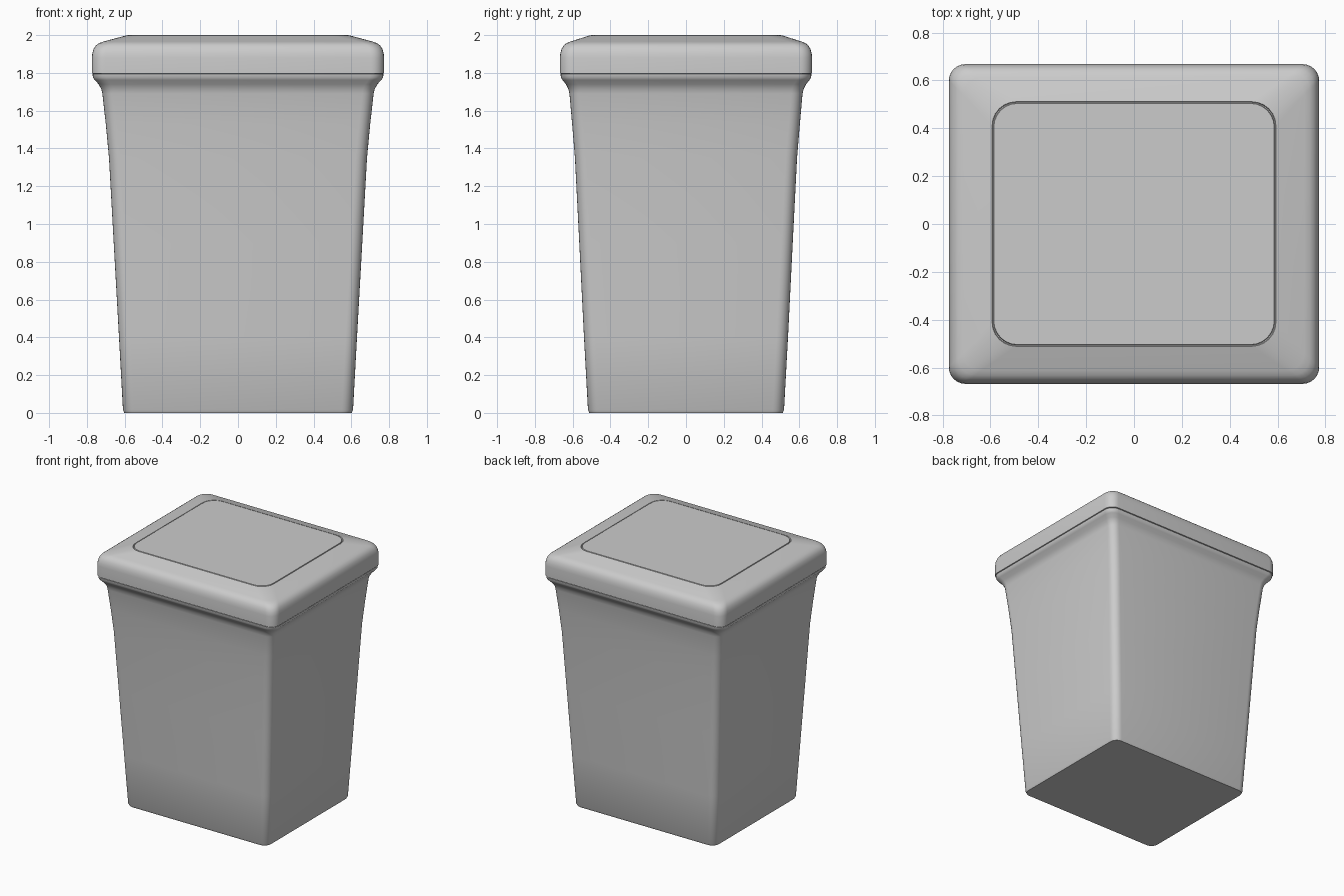
import bpy, bmesh, math

if "Cube" in bpy.data.objects:
    bpy.data.objects.remove(bpy.data.objects["Cube"])

SEG = 6  # segments per rounded corner


def rounded_ring(bm, hx, hy, r, z):
    """One rounded-rectangle loop of vertices."""
    ring = []
    for k, (sx, sy) in enumerate([(1, 1), (-1, 1), (-1, -1), (1, -1)]):
        for i in range(SEG + 1):
            a = math.pi / 2 * (k + i / SEG)
            ring.append(bm.verts.new((sx * (hx - r) + r * math.cos(a),
                                      sy * (hy - r) + r * math.sin(a), z)))
    return ring


def loft(name, sections, angle=35):
    """Skin a stack of (half x, half y, corner radius, z) sections, capped."""
    bm = bmesh.new()
    rings = [rounded_ring(bm, *s) for s in sections]
    n = len(rings[0])
    for a, b in zip(rings, rings[1:]):
        for i in range(n):
            j = (i + 1) % n
            bm.faces.new((a[i], a[j], b[j], b[i]))
    bm.faces.new(rings[0][::-1])
    bm.faces.new(rings[-1])
    bmesh.ops.recalc_face_normals(bm, faces=bm.faces)
    mesh = bpy.data.meshes.new(name)
    bm.to_mesh(mesh)
    bm.free()
    obj = bpy.data.objects.new(name, mesh)
    bpy.context.collection.objects.link(obj)
    bpy.ops.object.select_all(action='DESELECT')
    obj.select_set(True)
    bpy.context.view_layer.objects.active = obj
    bpy.ops.object.shade_smooth_by_angle(angle=math.radians(angle))
    return obj


# Tapered bin body with a flared rim
loft("bin_body", [
    (0.602, 0.512, 0.055, 0.0),
    (0.609, 0.519, 0.06, 0.015),
    (0.63, 0.54, 0.06, 0.40),
    (0.658, 0.565, 0.06, 0.90),
    (0.683, 0.588, 0.06, 1.35),
    (0.70, 0.603, 0.06, 1.53),
    (0.718, 0.617, 0.06, 1.69),
    (0.724, 0.623, 0.062, 1.715),
    (0.738, 0.636, 0.064, 1.74),
    (0.758, 0.654, 0.068, 1.762),
    (0.768, 0.662, 0.07, 1.775),
    (0.77, 0.664, 0.07, 1.793),
])

# Lid with rounded shoulder, sloped top and a fine groove around the panel
loft("lid", [
    (0.765, 0.659, 0.07, 1.794),
    (0.774, 0.668, 0.07, 1.798),
    (0.774, 0.668, 0.07, 1.88),
    (0.771, 0.665, 0.07, 1.905),
    (0.764, 0.658, 0.07, 1.928),
    (0.752, 0.647, 0.07, 1.946),
    (0.735, 0.632, 0.072, 1.958),
    (0.712, 0.612, 0.075, 1.966),
    (0.593, 0.511, 0.10, 1.998),
    (0.591, 0.509, 0.10, 1.992),
    (0.588, 0.506, 0.10, 1.992),
    (0.586, 0.504, 0.10, 2.0),
])
